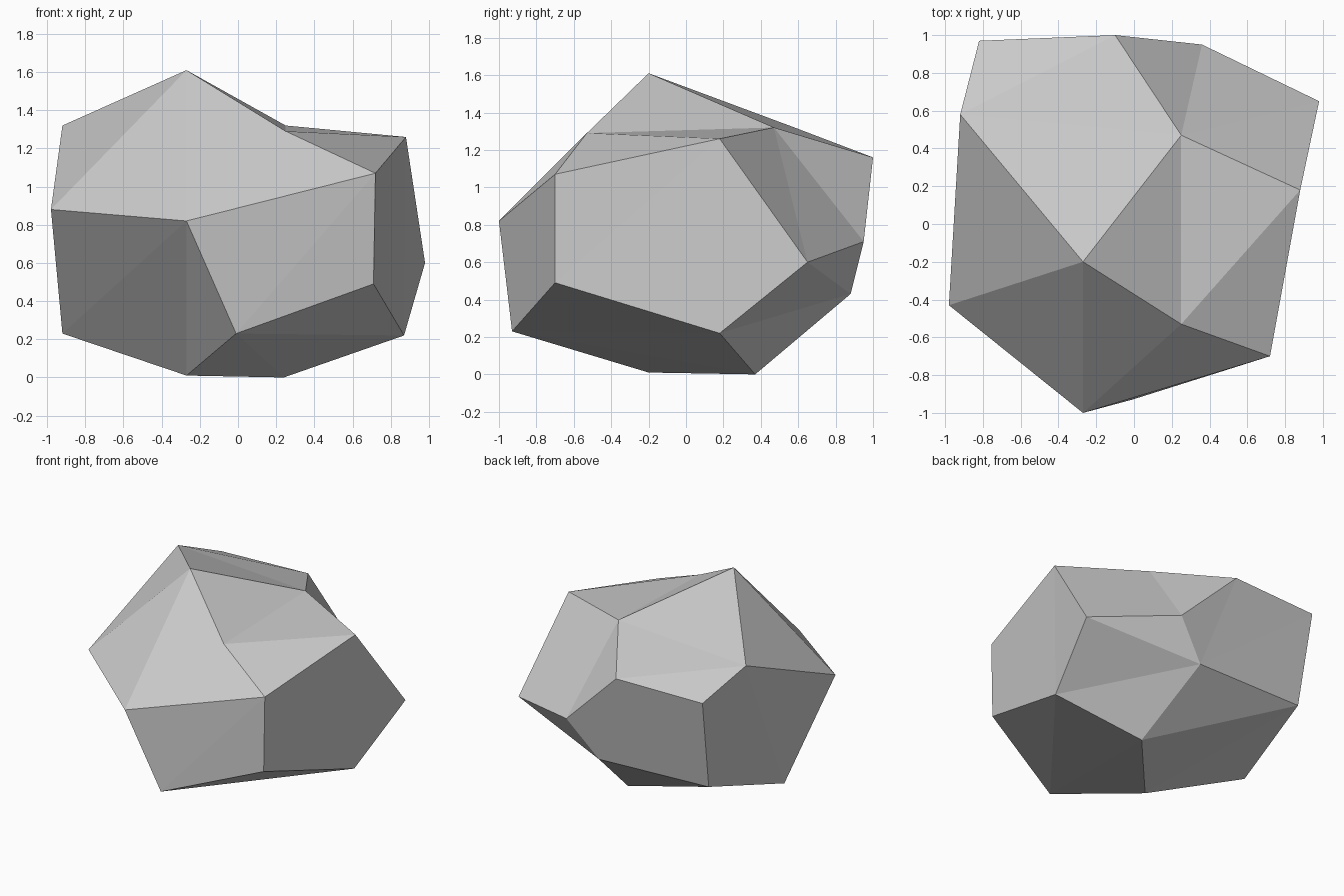
import bpy
import bmesh

# Remove the default cube only
default_cube = bpy.data.objects.get("Cube")
if default_cube:
    bpy.data.objects.remove(default_cube, do_unlink=True)


def make_material(name, colour):
    mat = bpy.data.materials.new(name)
    mat.use_nodes = True
    mat.diffuse_color = colour
    for node in mat.node_tree.nodes:
        if node.type == "BSDF_PRINCIPLED":
            node.inputs["Base Color"].default_value = colour
            node.inputs["Roughness"].default_value = 0.9
    return mat


# Corners of the boulder, an irregular twelve-sided solid
corners = {
    # crown
    "A": (-.27, -.2, 1.61), "B": (-.92, .58, 1.32), "C": (.25, -.53, 1.29),
    "D": (.25, .47, 1.32), "E": (.88, .18, 1.26),
    # upper girdle
    "F": (.72, -.7, 1.07), "J": (-.27, -1, .82), "K": (-.98, -.43, .88),
    "O": (-.1, 1, 1.16), "Q": (-.82, .97, 1.15),
    # lower girdle
    "G": (.98, .65, .6), "H": (.71, -.7, .49), "P": (.36, .95, .71),
    "S": (.13, .88, .43), "T": (-.79, .85, .45),
    # base
    "I": (.87, .18, .22), "L": (-.01, -.93, .23), "M": (-.27, -.2, .01),
    "N": (.24, .37, 0), "R": (-.92, .11, .23),
}

# Five-cornered facets; each is split into a fan from its first corner
facets = [
    "BQODA",  # top
    "CADEF",  # dished shoulder
    "DOPGE",  # back left shoulder
    "EFHIG",  # left side
    "FCJLH",  # front
    "ACJKB",  # front right slope
    "JLMRK",  # front right side
    "LHINM",  # underside, front
    "SPGIN",  # back left side
    "SPOQT",  # back
    "TSNMR",  # underside, back
    "BKRTQ",  # right side
]


def build_boulder(name, material):
    bm = bmesh.new()
    verts = {key: bm.verts.new(point) for key, point in corners.items()}
    for facet in facets:
        apex, *rim = facet
        for first, second in zip(rim, rim[1:]):
            bm.faces.new([verts[key] for key in (apex, first, second)])
    bmesh.ops.recalc_face_normals(bm, faces=bm.faces[:])
    for face in bm.faces:
        face.smooth = False
    mesh = bpy.data.meshes.new(name)
    bm.to_mesh(mesh)
    bm.free()
    mesh.materials.append(material)
    boulder = bpy.data.objects.new(name, mesh)
    bpy.context.collection.objects.link(boulder)
    return boulder


stone_grey = make_material("stone_grey", (.6, .6, .6, 1))
build_boulder("boulder", stone_grey)
